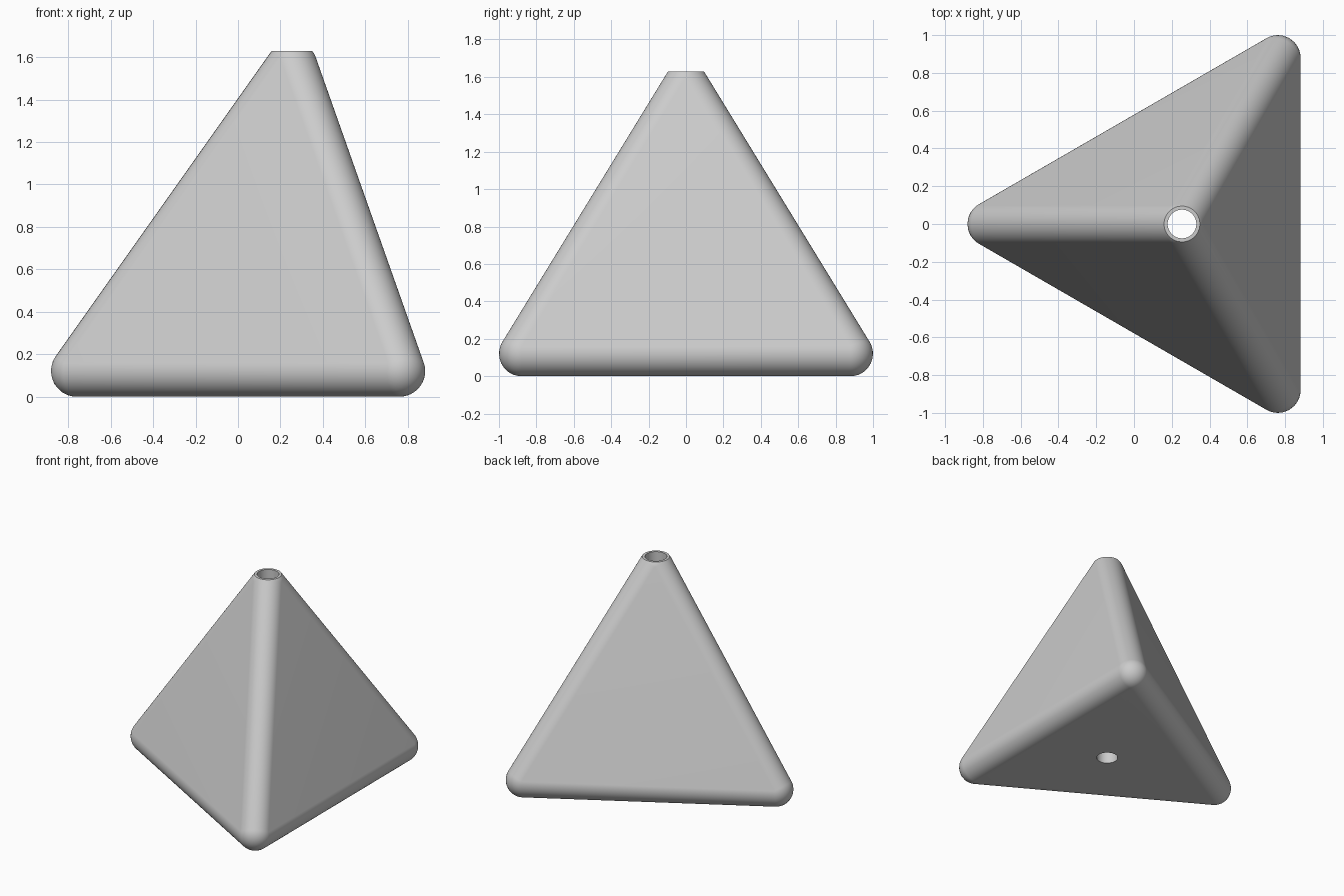
import bpy, bmesh, math
from mathutils import Vector

cube = bpy.data.objects.get("Cube")
if cube:
    bpy.data.objects.remove(cube, do_unlink=True)

RADIUS = 0.12          # rounding of edges and corners
HALF_EDGE = 1 - RADIUS
TOP = 1.63             # height of the flat cut tip
HOLE = 0.076
STEPS = 16

grey = bpy.data.materials.new("light grey")
grey.use_nodes = True
colour = (0.6, 0.6, 0.6, 1)
grey.diffuse_color = colour
grey.node_tree.nodes["Principled BSDF"].inputs["Base Color"].default_value = colour

# Centres of the four corner spheres of a regular tetrahedron
edge = 2 * HALF_EDGE
depth = edge * math.sqrt(3) / 2
back_x = (depth + 2 * RADIUS) / 2 - RADIUS
axis_x = back_x - depth / 3
corners = [Vector((back_x - depth, 0, RADIUS)),
           Vector((back_x, HALF_EDGE, RADIUS)),
           Vector((back_x, -HALF_EDGE, RADIUS)),
           Vector((axis_x, 0, RADIUS + edge * math.sqrt(2 / 3)))]
middle = sum(corners, Vector()) / 4

# Each face normal points away from the corner opposite to it
normals = [(middle - c).normalized() for c in corners]

# Rounded body: hull around a spherical patch at every corner
bm = bmesh.new()
for i, corner in enumerate(corners):
    a, b, c = [n for j, n in enumerate(normals) if j != i]
    for u in range(STEPS + 1):
        for v in range(STEPS + 1 - u):
            direction = (a * u + b * v + c * (STEPS - u - v)).normalized()
            bm.verts.new(corner + direction * RADIUS)
bmesh.ops.convex_hull(bm, input=bm.verts)
bmesh.ops.dissolve_limit(bm, angle_limit=math.radians(0.2), verts=bm.verts, edges=bm.edges)

# Flat cut at the tip
cut = bmesh.ops.bisect_plane(bm, geom=bm.verts[:] + bm.edges[:] + bm.faces[:],
                             plane_co=(0, 0, TOP), plane_no=(0, 0, 1), clear_outer=True)
rim = [e for e in cut["geom_cut"] if isinstance(e, bmesh.types.BMEdge)]
bmesh.ops.holes_fill(bm, edges=rim, sides=0)
bmesh.ops.recalc_face_normals(bm, faces=bm.faces)
mesh = bpy.data.meshes.new("rounded_pyramid")
bm.to_mesh(mesh)
bm.free()
mesh.materials.append(grey)
body = bpy.data.objects.new("rounded_pyramid", mesh)
bpy.context.collection.objects.link(body)

# Vertical hole from tip to base
bpy.ops.mesh.primitive_cylinder_add(vertices=64, radius=HOLE, depth=3, location=(axis_x, 0, 1))
cutter = bpy.context.object
cutter.name = "hole_cutter"
cutter.hide_render = True
cutter.data.materials.append(grey)

bpy.ops.object.select_all(action='DESELECT')
body.select_set(True)
bpy.context.view_layer.objects.active = body
bore = body.modifiers.new("hole", 'BOOLEAN')
bore.operation = 'DIFFERENCE'
bore.solver = 'EXACT'
bore.object = cutter
bpy.ops.object.modifier_apply(modifier=bore.name)
bpy.data.objects.remove(cutter, do_unlink=True)
bpy.ops.object.shade_smooth_by_angle(angle=math.radians(30))
